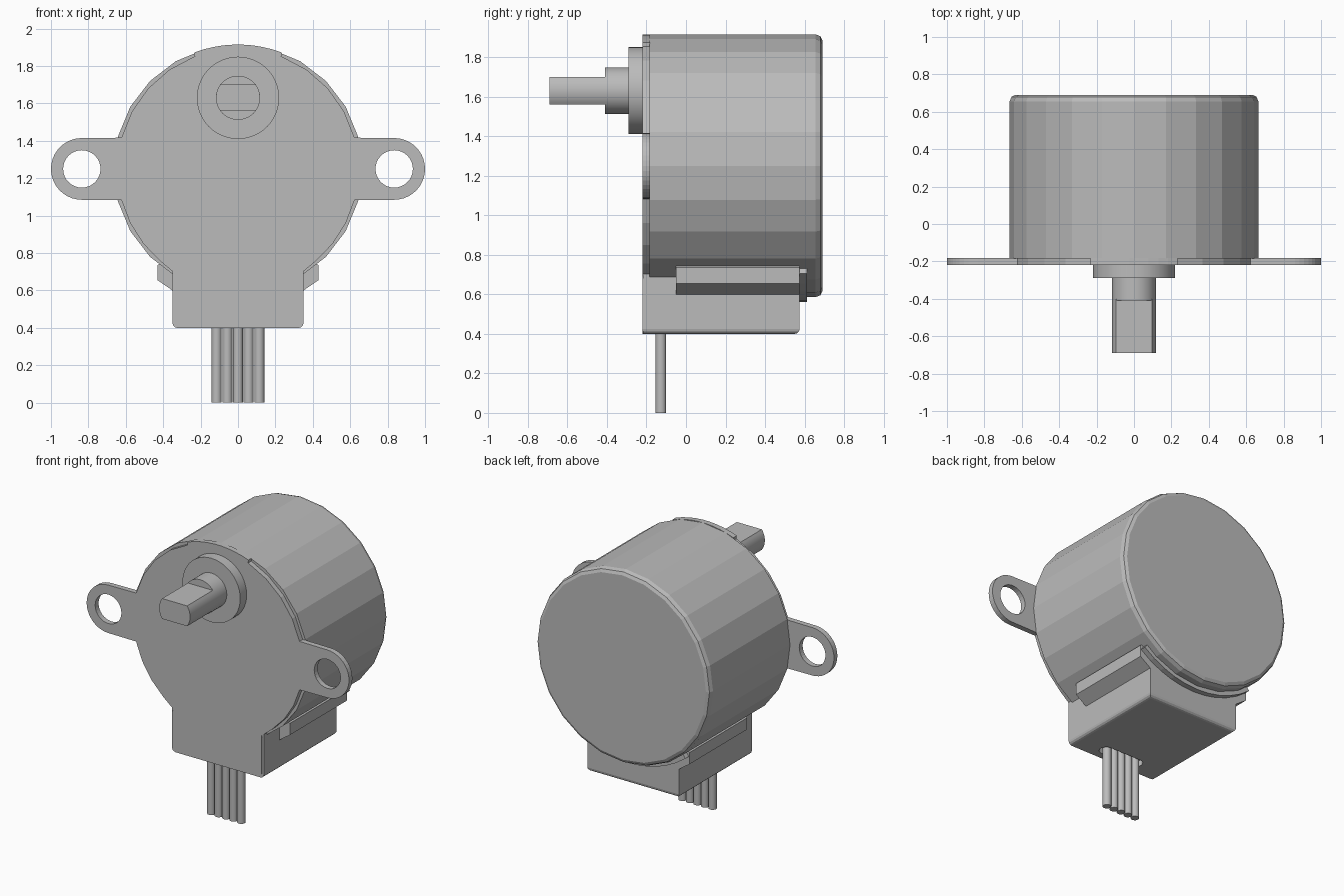
import bpy, bmesh
from math import sin, cos, radians, pi

if "Cube" in bpy.data.objects:
    bpy.data.objects.remove(bpy.data.objects["Cube"])

GREY = (0.5, 0.5, 0.5, 1)
metal = bpy.data.materials.new("plain_grey")
metal.use_nodes = True
metal.diffuse_color = GREY
metal.node_tree.nodes["Principled BSDF"].inputs["Base Color"].default_value = GREY

AXIS_Z = 1.25    # motor centre height
SHAFT_Z = 1.63   # shaft height
FRONT = -0.22    # front plate face


def finish(name, bm, smooth=False):
    bmesh.ops.recalc_face_normals(bm, faces=bm.faces)
    mesh = bpy.data.meshes.new(name)
    bm.to_mesh(mesh)
    bm.free()
    mesh.materials.append(metal)
    obj = bpy.data.objects.new(name, mesh)
    bpy.context.collection.objects.link(obj)
    if smooth:
        bpy.ops.object.select_all(action='DESELECT')
        obj.select_set(True)
        bpy.context.view_layer.objects.active = obj
        bpy.ops.object.shade_smooth_by_angle(angle=radians(35))
    return obj


def loft(name, rings, smooth=False):
    """Skin a list of equal-length point rings and cap both ends."""
    bm = bmesh.new()
    loops = [[bm.verts.new(p) for p in ring] for ring in rings]
    n = len(loops[0])
    for a, b in zip(loops, loops[1:]):
        for i in range(n):
            j = (i + 1) % n
            bm.faces.new((a[i], a[j], b[j], b[i]))
    bm.faces.new(loops[0])
    bm.faces.new(loops[-1])
    return finish(name, bm, smooth)


def prism(name, outline, y0, y1, smooth=False):
    return loft(name, [[(x, y, z) for x, z in outline] for y in (y0, y1)], smooth)


def arc(cx, cz, r, start, end, steps):
    angles = [radians(start + (end - start) * i / steps) for i in range(steps + 1)]
    return [(cx + r * cos(a), cz + r * sin(a)) for a in angles]


def circle(cx, cz, r, n):
    return arc(cx, cz, r, 0, 360, n)[:-1]


def mirrored(half):
    """Close an outline from its right half, listed bottom to top."""
    return half + [(-x, z) for x, z in reversed(half)]


def cut(obj, cutter):
    mod = obj.modifiers.new("cut", 'BOOLEAN')
    mod.operation = 'DIFFERENCE'
    mod.solver = 'EXACT'
    mod.object = cutter
    cutter.hide_render = True
    graph = bpy.context.evaluated_depsgraph_get()
    mesh = bpy.data.meshes.new_from_object(obj.evaluated_get(graph))
    obj.modifiers.clear()
    obj.data = mesh
    bpy.data.objects.remove(cutter)


# Faceted can with a rounded back edge
can_profile = [(-0.185, 0.665), (0.655, 0.665), (0.68, 0.655), (0.69, 0.635)]
loft("motor_can", [[(x, y, z) for x, z in circle(0, AXIS_Z, r, 24)]
                   for y, r in can_profile])

# Front plate: disc, two ears, top tab and lower tongue in one outline
half = [(0.335, 0.425), (0.335, 0.69)]
half += arc(0, AXIS_Z, 0.645, -50, -15, 3)
half += arc(0.835, AXIS_Z, 0.165, -90, 90, 20)
half += arc(0, AXIS_Z, 0.645, 15, 69, 4)
half += arc(0, AXIS_Z, 0.665, 69.5, 88, 4)
plate = prism("front_plate", mirrored(half), FRONT, -0.183)
for side in (-1, 1):
    cut(plate, prism("ear_hole", circle(side * 0.835, AXIS_Z, 0.1, 32), -0.3, -0.1))

# Shaft boss, collar and double-flat shaft
prism("shaft_boss", circle(0, SHAFT_Z, 0.22, 48), -0.29, FRONT + 0.01, True)
prism("shaft_collar", circle(0, SHAFT_Z, 0.118, 40), -0.41, -0.28, True)
flat = arc(0, SHAFT_Z, 0.118, -36.4, 36.4, 10)
prism("shaft", mirrored(flat), -0.69, -0.40, True)

# Wire housing under the can, rounded along its lower and back edges
bm = bmesh.new()
bmesh.ops.create_cube(bm, size=1)
for v in bm.verts:
    v.co = (v.co.x * 0.7, 0.1785 + v.co.y * 0.793, 0.56 + v.co.z * 0.32)
edges = [e for e in bm.edges
         if all(v.co.z < 0.5 for v in e.verts) and any(v.co.y > 0 for v in e.verts)]
bmesh.ops.bevel(bm, geom=edges, offset=0.025, segments=3, profile=0.5, affect='EDGES')
housing = finish("wire_housing", bm)

# Thin front lip flush with the plate
prism("housing_lip", [(-0.35, 0.425), (-0.325, 0.4), (0.325, 0.4), (0.35, 0.425),
                      (0.35, 0.68), (-0.35, 0.68)], FRONT + 0.001, -0.2)

# Slot where the wires leave the housing
slot = arc(0.12, -0.127, 0.045, -90, 90, 8) + arc(-0.12, -0.127, 0.045, 90, 270, 8)
cut(housing, loft("wire_slot", [[(x, y, z) for x, y in slot] for z in (0.3, 0.44)]))

# Side wings beside the housing
for side, label in ((1, "left"), (-1, "right")):
    wing = [(0.30, 0.60), (0.35, 0.60), (0.43, 0.655), (0.43, 0.735),
            (0.40, 0.76), (0.30, 0.72)]
    prism("wing_" + label, [(side * x, z) for x, z in wing], -0.05, 0.575)

# Curved band behind the housing
band = arc(0, AXIS_Z, 0.69, 232, 308, 10) + arc(0, AXIS_Z, 0.62, 308, 232, 10)
prism("rear_band", band, 0.57, 0.612)

# Five lead wires
for i in range(5):
    ring = circle((i - 2) * 0.057, -0.127, 0.027, 16)
    loft("wire_%d" % (i + 1), [[(x, y, z) for x, y in ring] for z in (0, 0.45)], True)
